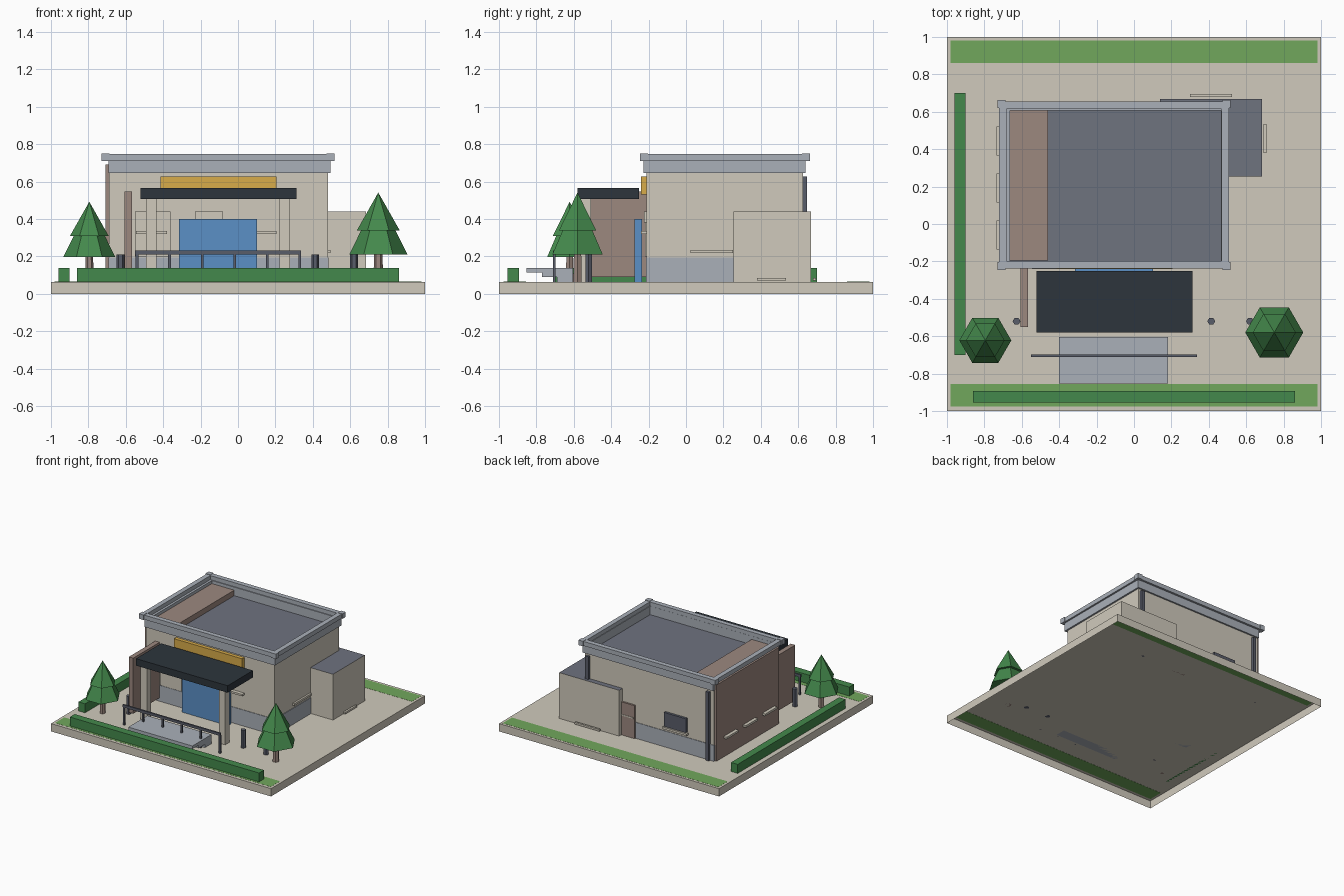
import bpy, bmesh, math
from mathutils import Matrix

if "Cube" in bpy.data.objects:
    bpy.data.objects.remove(bpy.data.objects["Cube"])


def material(name, r, g, b):
    lin = [(c / 255 / 12.92) if c < 11 else ((c / 255 + 0.055) / 1.055) ** 2.4 for c in (r, g, b)]
    m = bpy.data.materials.new(name)
    m.use_nodes = True
    m.diffuse_color = (*lin, 1)
    m.node_tree.nodes["Principled BSDF"].inputs["Base Color"].default_value = (*lin, 1)
    return m


beige = material("beige render", 208, 202, 188)
trim = material("blue grey trim", 170, 176, 185)
slate = material("slate roof", 111, 115, 127)
brown = material("brown cladding", 156, 136, 127)
blue = material("blue glazing", 91, 144, 198)
yellow = material("yellow sign", 216, 172, 74)
dark = material("dark canopy", 45, 53, 60)
green = material("foliage green", 68, 137, 76)
lawn = material("lawn green", 113, 167, 92)
metal = material("dark metal", 89, 93, 106)


def finish(name, bm, *mats):
    me = bpy.data.meshes.new(name)
    bm.to_mesh(me)
    bm.free()
    for m in mats:
        me.materials.append(m)
    ob = bpy.data.objects.new(name, me)
    bpy.context.collection.objects.link(ob)
    return ob


def box(name, x, y, z, mat, top=None, open_bottom=False):
    """Box from (low, high) ranges, with an optional top colour or open underside."""
    bm = bmesh.new()
    bmesh.ops.create_cube(bm, size=1)
    for v in bm.verts:
        v.co = [r[0] if c < 0 else r[1] for c, r in zip(v.co, (x, y, z))]
    bm.normal_update()
    if top:
        for f in bm.faces:
            f.material_index = int(f.normal.z > 0.5)
    if open_bottom:
        bmesh.ops.delete(bm, geom=[f for f in bm.faces if f.normal.z < -0.5], context="FACES_ONLY")
    return finish(name, bm, mat, *([top] if top else []))


def cone(name, x, y, z, r1, r2, mat, sides=6):
    bm = bmesh.new()
    bmesh.ops.create_cone(bm, cap_ends=True, segments=sides, radius1=r1, radius2=r2, depth=z[1] - z[0],
                          matrix=Matrix.Translation((x, y, sum(z) / 2)) @ Matrix.Rotation(math.pi / 6, 4, "Z"))
    return finish(name, bm, mat)


def ring(name, x, y, z, w, mat):
    """Rectangular frame of wall thickness w."""
    bm = bmesh.new()
    loops = []
    for inset in (0, w):
        for h in z:
            a, b, c, d = x[0] + inset, x[1] - inset, y[0] + inset, y[1] - inset
            loops.append([bm.verts.new((px, py, h)) for px, py in ((a, c), (b, c), (b, d), (a, d))])
    ob, ot, ib, it = loops
    for p, q in ((ob, ot), (ot, it), (it, ib), (ib, ob)):
        for i in range(4):
            j = (i + 1) % 4
            bm.faces.new((p[i], p[j], q[j], q[i]))
    return finish(name, bm, mat)


G = 0.064  # ground level

# Site: hollow paving slab, lawns, hedges
box("paving_slab", (-1, 1), (-1, 1), (0, G), beige, open_bottom=True)
for name, y in (("front_lawn", (-0.975, -0.855)), ("back_lawn", (0.86, 0.98))):
    box(name, (-0.98, 0.98), y, (G - 0.001, G + 0.001), lawn)
box("left_hedge", (-0.96, -0.9), (-0.7, 0.7), (G, 0.138), green)
box("front_hedge", (-0.86, 0.86), (-0.955, -0.892), (G, 0.138), green)

# Main block with plinth, roof and cladding
box("main_walls", (-0.69, 0.48), (-0.21, 0.625), (G, 0.638), beige)
ring("wall_head", (-0.69, 0.48), (-0.21, 0.625), (0.638, 0.655), 0.01, beige)
box("plinth", (-0.693, 0.485), (-0.214, 0.629), (G, 0.195), trim)
box("roof_deck", (-0.68, 0.475), (-0.2, 0.62), (0.63, 0.645), slate)
box("side_cladding", (-0.708, -0.46), (-0.195, 0.615), (G, 0.69), brown)
ring("parapet", (-0.693, 0.494), (-0.227, 0.638), (0.645, 0.715), 0.03, trim)
ring("cornice", (-0.722, 0.508), (-0.238, 0.655), (0.712, 0.748), 0.04, trim)
for x in (-0.708, 0.494):
    for y in (-0.224, 0.641):
        box("cornice_corner", (x - 0.021, x + 0.021), (y - 0.021, y + 0.021), (0.71, 0.751), trim)

# Side annex
box("annex", (0.14, 0.685), (0.255, 0.668), (G, 0.44), beige, top=slate)

# Front entrance
box("entrance_glazing", (-0.315, 0.102), (-0.275, -0.235), (G, 0.4), blue)
box("front_panel", (-0.55, -0.36), (-0.22, -0.2), (0.2, 0.44), beige)
box("door_head_panel", (-0.23, -0.08), (-0.225, -0.2), (0.38, 0.44), beige)
box("canopy", (-0.522, 0.312), (-0.58, -0.252), (0.508, 0.565), dark)
box("sign_board", (-0.415, 0.205), (-0.24, -0.2), (0.53, 0.628), yellow)
box("cladding_fin", (-0.606, -0.566), (-0.552, -0.2), (0.09, 0.546), brown)
for x in (-0.463, 0.25):
    box("canopy_column", (x - 0.028, x + 0.028), (-0.563, -0.508), (G, 0.51), beige)

# Entrance steps
for i, y in enumerate((-0.69, -0.77, -0.852)):
    z = G + 0.025 * i
    box("entrance_step", (-0.4, 0.182), (y, -0.605), (z, z + 0.025), trim)

# Handrail and bollards
box("handrail", (-0.55, 0.336), (-0.712, -0.698), (0.209, 0.23), metal)
for i in range(6):
    x = -0.54 + 0.174 * i
    box("rail_post", (x - 0.007, x + 0.007), (-0.712, -0.698), (G, 0.212), metal)
for x in (-0.628, 0.413, 0.62):
    cone("bollard", x, -0.52, (G, 0.21), 0.021, 0.021, metal)

# Sills on all sides
for y in (-0.135, 0.115, 0.365):
    box("left_sill", (-0.735, -0.7), (y, y + 0.155), (0.215, 0.232), beige)
box("right_sill", (0.47, 0.495), (0.025, 0.25), (0.218, 0.235), beige)
box("annex_side_sill", (0.692, 0.708), (0.38, 0.535), (0.07, 0.085), beige)
box("annex_back_sill", (0.3, 0.525), (0.68, 0.696), (0.07, 0.085), beige)
box("back_sill", (-0.46, -0.24), (0.62, 0.65), (0.218, 0.235), beige)
for x in ((-0.545, -0.38), (0.08, 0.205)):
    box("front_sill", x, (-0.24, -0.2), (0.32, 0.335), beige)

# Back wall: door, window, downpipes
box("back_door", (0.02, 0.138), (0.61, 0.64), (G, 0.335), brown)
box("back_door_band", (0.03, 0.138), (0.63, 0.643), (0.225, 0.235), beige)
box("back_window", (-0.45, -0.25), (0.61, 0.645), (0.24, 0.355), metal)
for x in (-0.645, 0.45):
    box("downpipe", (x - 0.014, x + 0.014), (0.62, 0.646), (G, 0.628), metal)

# Trees: trunk and two tiers
for x, y, s in ((-0.795, -0.622, 1), (0.75, -0.58, 1.115)):
    cone("tree_trunk", x, y, (G, G + 0.16 * s), 0.023 * s, 0.02 * s, brown)
    cone("tree_lower_tier", x, y, (G + 0.132 * s, G + 0.39 * s), 0.139 * s, 0.012, green)
    cone("tree_upper_tier", x, y, (G + 0.246 * s, G + 0.428 * s), 0.103 * s, 0, green)
